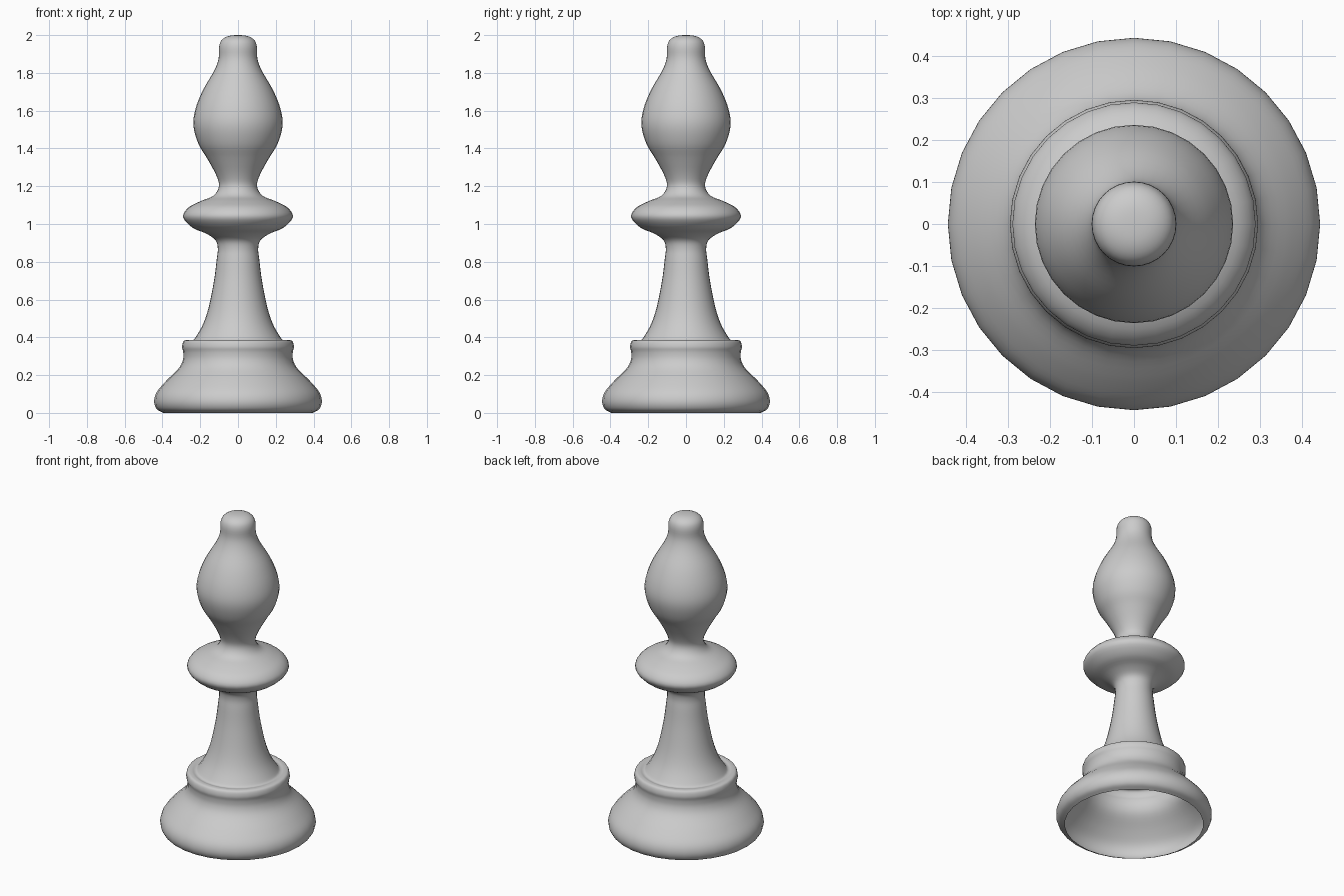
import bpy, bmesh, math
from mathutils import Vector

cube = bpy.data.objects.get("Cube")
if cube:
    bpy.data.objects.remove(cube)

SIDES = 32
STEPS = 4

# Profile sections as (radius, height), bottom to top
base = [(.395, 0), (.43, .02), (.444, .06), (.43, .11), (.38, .17),
        (.315, .235), (.292, .28), (.29, .32), (.296, .35), (.288, .38),
        (.265, .386), (.243, .383)]
stem = [(.225, .4), (.185, .47), (.155, .56), (.127, .7),
        (.113, .81), (.107, .87)]
collar = [(.12, .915), (.17, .95), (.24, .98), (.29, 1.035),
          (.265, 1.085), (.2, 1.12), (.13, 1.15), (.101, 1.2)]
head = [(.116, 1.26), (.165, 1.35), (.21, 1.425), (.236, 1.52),
        (.225, 1.61), (.185, 1.71), (.127, 1.81), (.103, 1.875)]
finial = [(.1, 1.94), (.085, 1.975), (.05, 1.995), (0, 2)]


def smooth_curve(points):
    """Catmull-Rom curve through the points, mirrored across the axis at the top."""
    p = [Vector((r, 0, z)) for r, z in points]
    mirrored = Vector((-p[-2].x, 0, p[-2].z))
    p = [2 * p[0] - p[1]] + p + [mirrored]
    out = []
    for a, b, c, d in zip(p, p[1:], p[2:], p[3:]):
        for i in range(STEPS):
            t = i / STEPS
            out.append((2 * b + (c - a) * t + (2 * a - 5 * b + 4 * c - d) * t**2
                        + (3 * b - a - 3 * c + d) * t**3) / 2)
    return out + [p[-2]]


# Lathe the profile into an open-bottomed shell
bm = bmesh.new()
verts = [bm.verts.new(co) for co in smooth_curve(base + stem + collar + head + finial)]
edges = [bm.edges.new(pair) for pair in zip(verts, verts[1:])]
bmesh.ops.spin(bm, geom=verts + edges, cent=(0, 0, 0), axis=(0, 0, 1),
               angle=math.tau, steps=SIDES, use_merge=False)
bmesh.ops.remove_doubles(bm, verts=bm.verts, dist=.0005)
bmesh.ops.recalc_face_normals(bm, faces=bm.faces)

# Make sure the shell faces outward
low = min(bm.faces, key=lambda f: abs(f.calc_center_median().z - .06))
center = low.calc_center_median()
if low.normal.x * center.x + low.normal.y * center.y < 0:
    bmesh.ops.reverse_faces(bm, faces=bm.faces)
for face in bm.faces:
    face.smooth = True

mesh = bpy.data.meshes.new("turned_piece")
bm.to_mesh(mesh)
bm.free()
bpy.context.collection.objects.link(bpy.data.objects.new("turned_piece", mesh))
